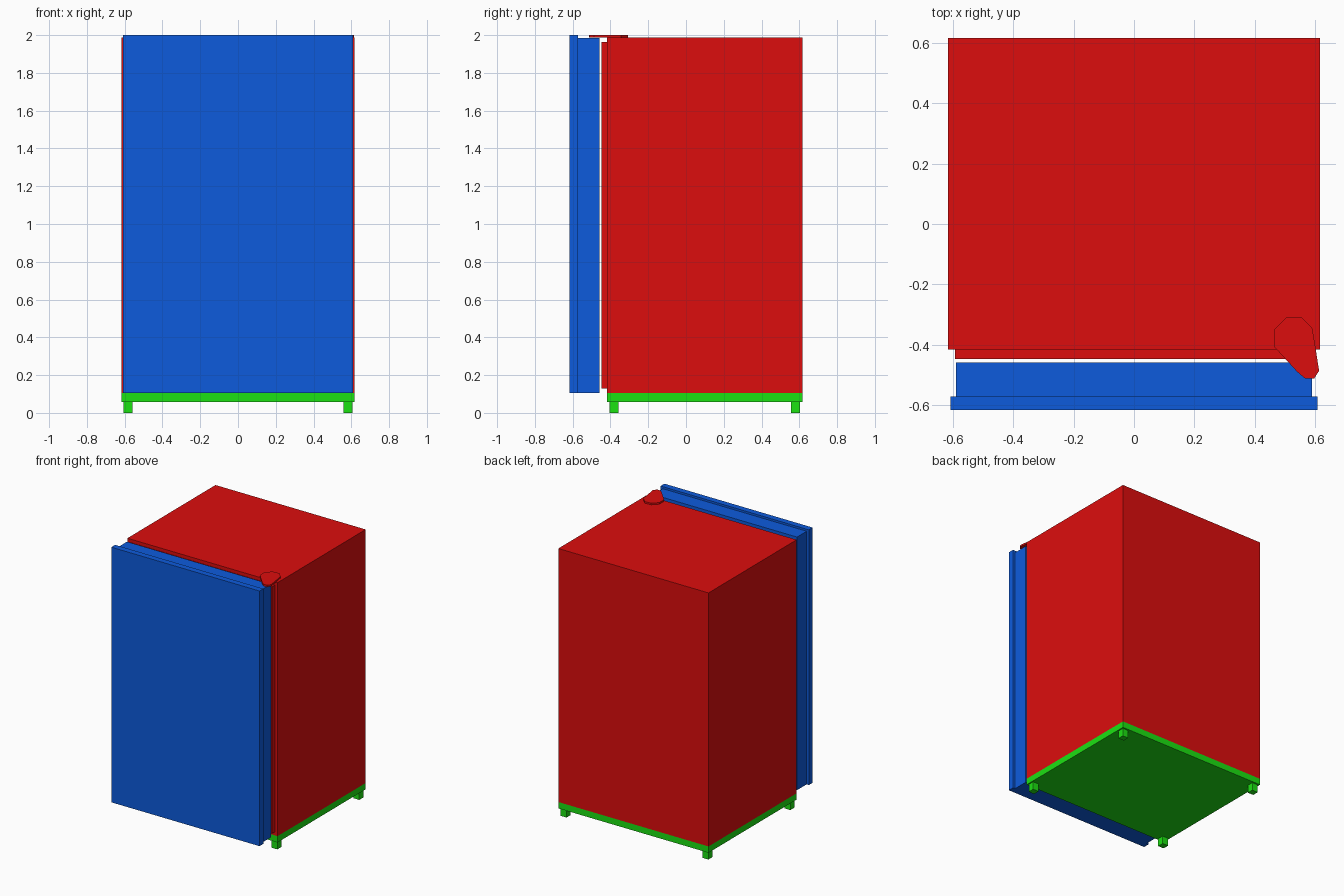
import bpy, bmesh

if "Cube" in bpy.data.objects:
    bpy.data.objects.remove(bpy.data.objects["Cube"])


def material(name, rgb):
    m = bpy.data.materials.new(name)
    m.diffuse_color = (*rgb, 1)
    m.use_nodes = True
    m.node_tree.nodes["Principled BSDF"].inputs["Base Color"].default_value = m.diffuse_color
    return m


RED = material("red", (0.72, 0.004, 0.004))
BLUE = material("blue", (0.004, 0.105, 0.72))
GREEN = material("green", (0.012, 0.75, 0.006))


def prism(name, outline, z0, z1, mat):
    """Extrude a flat outline from z0 up to z1."""
    bm = bmesh.new()
    face = bm.faces.new([bm.verts.new((x, y, z0)) for x, y in outline])
    top = bmesh.ops.extrude_face_region(bm, geom=[face])["geom"]
    verts = [g for g in top if isinstance(g, bmesh.types.BMVert)]
    bmesh.ops.translate(bm, verts=verts, vec=(0, 0, z1 - z0))
    bmesh.ops.recalc_face_normals(bm, faces=bm.faces)
    mesh = bpy.data.meshes.new(name)
    bm.to_mesh(mesh)
    bm.free()
    mesh.materials.append(mat)
    ob = bpy.data.objects.new(name, mesh)
    bpy.context.collection.objects.link(ob)
    return ob


def box(name, x0, x1, y0, y1, z0, z1, mat):
    return prism(name, [(x0, y0), (x1, y0), (x1, y1), (x0, y1)], z0, z1, mat)


# Cabinet and the raised sealing panel on its front
box("cabinet", -0.617, 0.617, -0.417, 0.617, 0.105, 1.988, RED)
box("door_seal", -0.594, 0.594, -0.448, -0.417, 0.13, 1.963, RED)

# Door: wide outer skin and narrower inner slab
box("door_skin", -0.609, 0.609, -0.617, -0.572, 0.105, 2.0, BLUE)
box("door_inner", -0.591, 0.591, -0.572, -0.459, 0.105, 1.985, BLUE)

# Hinge plate on the top right corner, overhanging the door
hinge = [(0.505, -0.311), (0.555, -0.308), (0.591, -0.344), (0.60, -0.397),
         (0.614, -0.487), (0.598, -0.512), (0.568, -0.513), (0.541, -0.49),
         (0.465, -0.407), (0.465, -0.351)]
prism("hinge_cover", hinge, 1.987, 2.0, RED)

# Base plate and four square feet
box("base", -0.617, 0.617, -0.417, 0.617, 0.058, 0.105, GREEN)
for side, x in (("left", -0.583), ("right", 0.583)):
    for end, y in (("front", -0.382), ("back", 0.58)):
        box(f"foot_{end}_{side}", x - 0.024, x + 0.024,
            y - 0.024, y + 0.024, 0, 0.058, GREEN)
